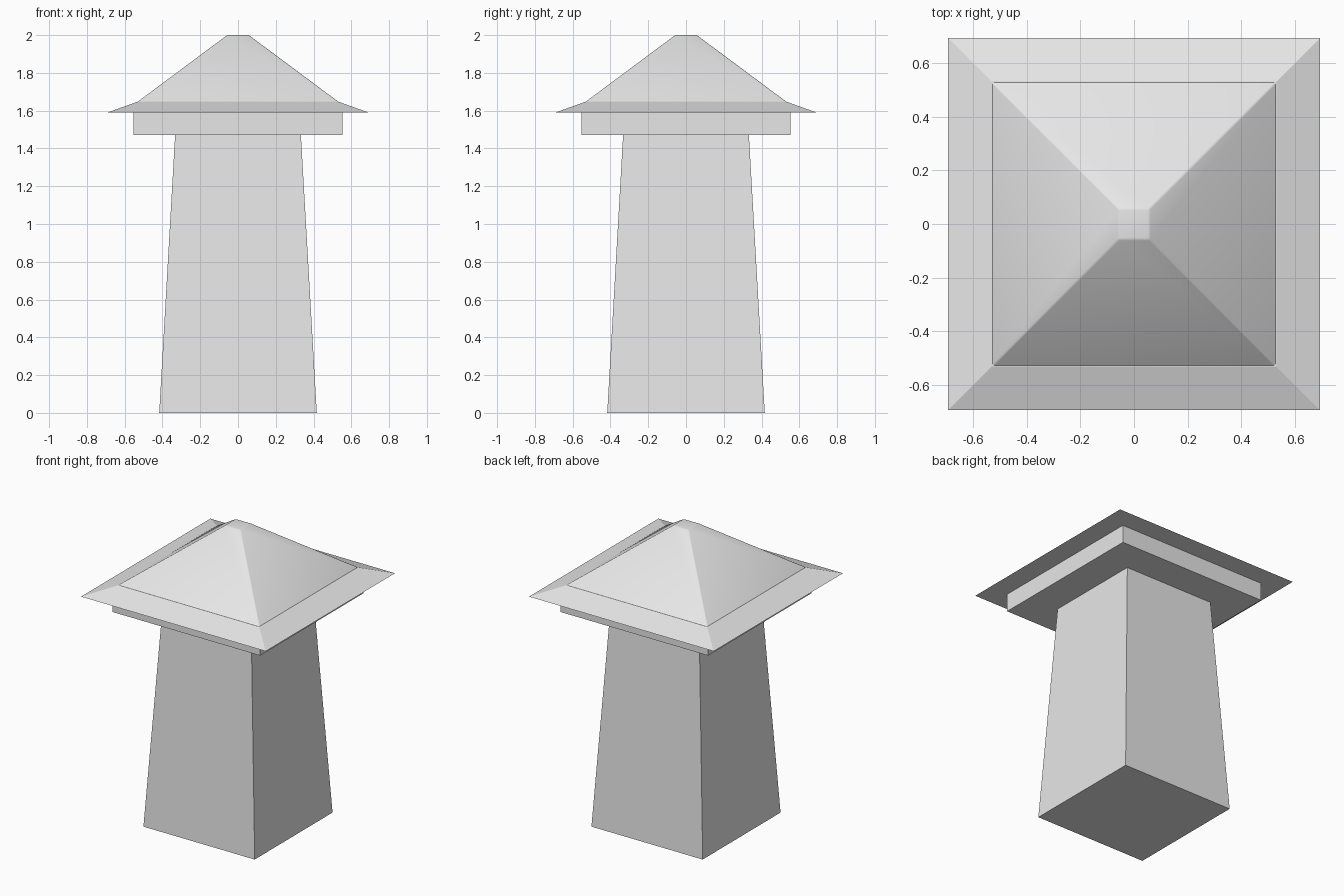
import bpy
import bmesh

cube = bpy.data.objects.get("Cube")
if cube:
    bpy.data.objects.remove(cube, do_unlink=True)

grey = bpy.data.materials.new("light grey stone")
grey.use_nodes = True
grey.diffuse_color = (0.8, 0.8, 0.8, 1)
grey.node_tree.nodes["Principled BSDF"].inputs["Base Color"].default_value = (0.8, 0.8, 0.8, 1)


def frustum(name, low, high, bottom, top, soften=0):
    """Square block tapering from half-width bottom to half-width top."""
    bm = bmesh.new()
    bmesh.ops.create_cube(bm, size=2)
    for v in bm.verts:
        half = top if v.co.z > 0 else bottom
        v.co = (v.co.x * half, v.co.y * half, high if v.co.z > 0 else low)
    if soften:
        edges = [e for e in bm.edges if max(v.co.z for v in e.verts) > low]
        bmesh.ops.bevel(bm, geom=edges, offset=soften, segments=2,
                        profile=0.5, affect='EDGES')
    mesh = bpy.data.meshes.new(name)
    bm.to_mesh(mesh)
    bm.free()
    mesh.materials.append(grey)
    obj = bpy.data.objects.new(name, mesh)
    bpy.context.collection.objects.link(obj)
    return obj


# Tapered column and the square slab on it
frustum("shaft", 0, 1.47, 0.417, 0.333)
frustum("cap_slab", 1.47, 1.59, 0.553, 0.553)

# Flared eaves and the steep roof with softened hips
frustum("roof_eaves", 1.59, 1.648, 0.692, 0.53)
roof = frustum("roof_peak", 1.648, 2.0, 0.53, 0.057, soften=0.006)

# Smooth only the softened hips
bpy.ops.object.select_all(action='DESELECT')
roof.select_set(True)
bpy.context.view_layer.objects.active = roof
bpy.ops.object.shade_smooth_by_angle(angle=0.4)
